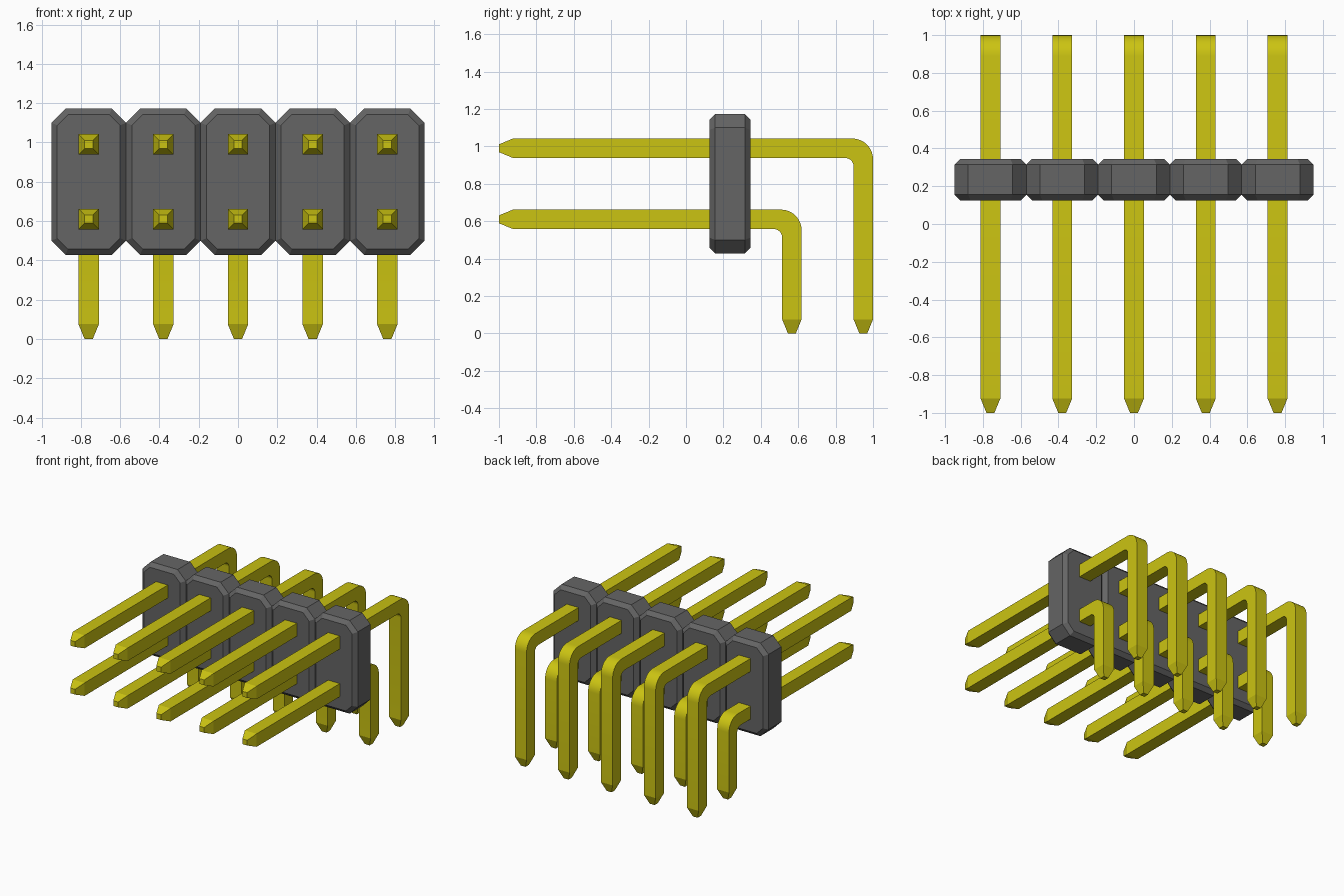
import bpy, bmesh, math

cube = bpy.data.objects.get("Cube")
if cube:
    bpy.data.objects.remove(cube, do_unlink=True)

PITCH = 0.38
COLUMNS = 5
HALF = 0.052      # half thickness of a pin
TIP = 0.021       # half thickness at a pin's end
TAPER = 0.075     # length of the pointed end


def make_material(name, color):
    mat = bpy.data.materials.new(name)
    mat.use_nodes = True
    mat.diffuse_color = color
    mat.node_tree.nodes["Principled BSDF"].inputs["Base Color"].default_value = color
    return mat


def loft(name, rings, mat):
    """Skin a list of closed rings and cap both ends."""
    bm = bmesh.new()
    loops = [[bm.verts.new(p) for p in ring] for ring in rings]
    n = len(loops[0])
    for a, b in zip(loops, loops[1:]):
        for i in range(n):
            j = (i + 1) % n
            bm.faces.new((a[i], a[j], b[j], b[i]))
    bm.faces.new(loops[0])
    bm.faces.new(loops[-1])
    bmesh.ops.recalc_face_normals(bm, faces=bm.faces)
    mesh = bpy.data.meshes.new(name)
    bm.to_mesh(mesh)
    bm.free()
    mesh.materials.append(mat)
    obj = bpy.data.objects.new(name, mesh)
    bpy.context.collection.objects.link(obj)
    return obj


def housing_ring(x, y, inset):
    """Octagon with cut corners, pulled in by inset."""
    w, h = PITCH / 2 - inset, 0.372 - inset
    c = 0.072 - inset * (2 - math.sqrt(2))
    outline = [(w, h - c), (w - c, h), (c - w, h), (-w, h - c),
               (-w, c - h), (c - w, -h), (w - c, -h), (w, c - h)]
    return [(x + px, y, 0.8 + pz) for px, pz in outline]


def pin_rings(x, y, z):
    """Square pin along +y at height z, bent down at depth y."""
    def ring(low, high, half):
        return [(x + half, *low), (x - half, *low), (x - half, *high), (x + half, *high)]
    rings = [ring((-1, z - TIP), (-1, z + TIP), TIP),
             ring((TAPER - 1, z - HALF), (TAPER - 1, z + HALF), HALF)]
    # Rounded elbow: separate radii for the inside and outside
    r_in, r_out, steps = 0.045, 0.11, 8
    for i in range(steps + 1):
        a = math.radians(90 * (1 - i / steps))
        c, s = math.cos(a), math.sin(a)
        inner = (y - HALF - r_in * (1 - c), z - HALF - r_in * (1 - s))
        outer = (y + HALF - r_out * (1 - c), z + HALF - r_out * (1 - s))
        rings.append(ring(inner, outer, HALF))
    rings += [ring((y - HALF, TAPER), (y + HALF, TAPER), HALF),
              ring((y - TIP, 0), (y + TIP, 0), TIP)]
    return rings


gold = make_material("yellow metal", (0.60, 0.55, 0.006, 1))
plastic = make_material("dark grey plastic", (0.13, 0.13, 0.13, 1))

pins = []
for k in range(COLUMNS):
    x = (k - (COLUMNS - 1) / 2) * PITCH
    # Housing block with bevelled front and back rims
    loft(f"housing_block_{k + 1}",
         [housing_ring(x, y, d) for y, d in
          ((0.125, 0.03), (0.155, 0), (0.315, 0), (0.345, 0.03))], plastic)
    # Upper long pin and lower short pin
    pins.append(loft(f"upper_pin_{k + 1}", pin_rings(x, 0.948, 0.99), gold))
    pins.append(loft(f"lower_pin_{k + 1}", pin_rings(x, 0.566, 0.61), gold))

# Smooth the elbows only
bpy.ops.object.select_all(action="DESELECT")
for pin in pins:
    pin.select_set(True)
bpy.context.view_layer.objects.active = pins[0]
bpy.ops.object.shade_smooth_by_angle(angle=math.radians(20))
